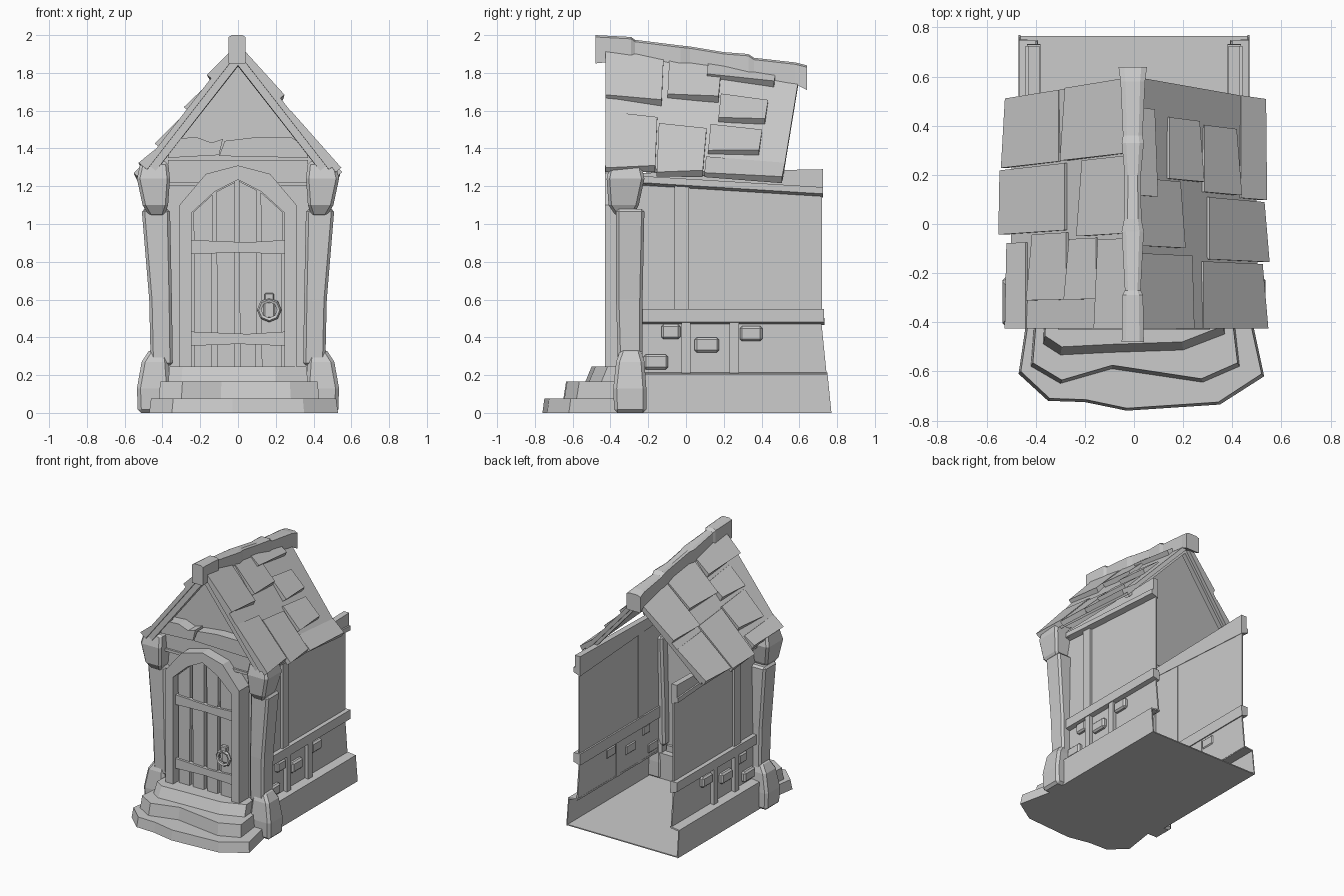
import bpy, bmesh, math, random
from mathutils import Vector

random.seed(4)
cube = bpy.data.objects.get("Cube")
if cube:
    bpy.data.objects.remove(cube, do_unlink=True)

stone = bpy.data.materials.new("plain grey")
stone.use_nodes = True
GREY = (0.6, 0.6, 0.6, 1)
stone.diffuse_color = GREY
stone.node_tree.nodes["Principled BSDF"].inputs["Base Color"].default_value = GREY


def make(name, verts, faces, bevel=0):
    me = bpy.data.meshes.new(name)
    me.from_pydata([tuple(v) for v in verts], [], faces)
    bm = bmesh.new()
    bm.from_mesh(me)
    bmesh.ops.recalc_face_normals(bm, faces=bm.faces)
    bm.to_mesh(me)
    bm.free()
    me.materials.append(stone)
    ob = bpy.data.objects.new(name, me)
    bpy.context.collection.objects.link(ob)
    if bevel:
        mod = ob.modifiers.new("chipped edges", "BEVEL")
        mod.width, mod.segments = bevel, 1
    return ob


def loft(name, rings, bevel=0):
    """Join equal rings of points and cap both ends."""
    n = len(rings[0])
    verts = [p for r in rings for p in r]
    faces = [tuple(range(n)), tuple(range(len(verts) - n, len(verts)))]
    for k in range(len(rings) - 1):
        for i in range(n):
            j = (i + 1) % n
            faces.append((k * n + i, k * n + j, k * n + n + j, k * n + n + i))
    return make(name, verts, faces, bevel)


def rect(x0, x1, y0, y1, z):
    return [(x0, y0, z), (x1, y0, z), (x1, y1, z), (x0, y1, z)]


def box(name, x0, x1, y0, y1, z0, z1, bevel=0):
    return loft(name, [rect(x0, x1, y0, y1, z0), rect(x0, x1, y0, y1, z1)], bevel)


def front_plate(name, outline, y0, y1):
    return loft(name, [[(x, y, z) for x, z in outline] for y in (y0, y1)])


def side_strip(name, s, outline, y0, y1):
    """Run an x-z section along y, leaning the back end inward with height."""
    lean = lambda z: y1 - 0.05 * min(z / 0.5, 1)
    return loft(name, [[(s * x, y0, z) for x, z in outline],
                       [(s * x, lean(z), z) for x, z in outline]])


def section(x0, x1, z0, z1, slope=0):
    return [(x0, z0 - slope), (x1, z0), (x1, z1), (x0, z1)]


# Floor, inner sill and steps
box("floor", -0.465, 0.465, -0.36, 0.765, 0, 0.008)
box("inner_sill", -0.45, 0.45, -0.3, -0.22, 0, 0.2)
steps = [
    (0, .075, .01, [(-.47, -.61), (-.35, -.72), (-.2, -.725), (-.03, -.76), (.35, -.735), (.53, -.62), (.47, -.34), (-.43, -.34)]),
    (.07, .165, .015, [(-.42, -.58), (-.3, -.65), (-.09, -.59), (.28, -.645), (.43, -.58), (.4, -.32), (-.4, -.32)]),
    (.16, .245, .035, [(-.37, -.49), (-.3, -.535), (-.1, -.525), (.2, -.515), (.37, -.45), (.36, -.27), (-.36, -.27)]),
]
for i, (z0, z1, lean, plan) in enumerate(steps):
    loft(f"step_{i + 1}", [[(x, y, z0) for x, y in plan],
                           [(x * .98, y + lean * (y < -.4), z1) for x, y in plan]])

# Front wall with gable
front_plate("front_wall", [(-.4, 0), (.4, 0), (.4, 1.38), (0, 1.87), (-.4, 1.38)], -.31, -.29)
box("head_beam", -.37, .37, -.345, -.3, 1.215, 1.34)
box("inner_head_beam", -.385, .385, -.3, -.24, 1.22, 1.33)
box("head_trim", -.37, .37, -.36, -.3, 1.2, 1.22)
front_plate("lintel_left", [(-.37, 1.35), (-.1, 1.365), (-.08, 1.45), (-.14, 1.43), (-.22, 1.46), (-.36, 1.45)], -.4, -.3)
front_plate("lintel_right", [(-.1, 1.36), (.37, 1.35), (.36, 1.41), (.28, 1.46), (.1, 1.46), (-.07, 1.44)], -.39, -.3)

# Door frame, planks and crossbars
outer = [(.31, .24), (.31, 1.1), (.17, 1.265), (0, 1.31)]
inner = [(.245, .24), (.245, 1.06), (.125, 1.17), (0, 1.235)]
flip = lambda pts: [(-x, z) for x, z in reversed(pts[:-1])]
front_plate("door_frame", outer + flip(outer) + list(reversed(flip(inner))) + list(reversed(inner)), -.43, -.3)


def arch_z(x):
    x = abs(x)
    return 1.235 - x * .52 if x < .125 else 1.17 - (x - .125) * .917


front_plate("door_back", inner + flip(inner), -.355, -.305)
gaps = [-.245, -.125, -.005, .11, .245]
for i in range(4):
    a, b = gaps[i] + .01, gaps[i + 1] - .01
    top = [(x, arch_z(x) - .005) for x in (b, (a + b) / 2, a)]
    front_plate(f"door_plank_{i + 1}", [(a + .006, .245), (b - .004, .245)] + top, -.385, -.35)
for i, (z0, z1) in enumerate([(.355, .43), (.84, .915)]):
    front_plate(f"door_crossbar_{i + 1}", [(-.245, z0), (0, z0 + .01), (.245, z0), (.245, z1), (.05, z1 - .012), (-.245, z1)], -.402, -.37)

# Ring handle
box("handle_mount", .14, .19, -.415, -.38, .59, .635, .006)
bpy.ops.mesh.primitive_torus_add(major_segments=8, minor_segments=5, major_radius=.052, minor_radius=.013,
                                 location=(.165, -.41, .545), rotation=(math.pi / 2, 0, 0))
ring = bpy.context.object
ring.name = "handle_ring"
ring.data.materials.append(stone)
box("handle_plate", .135, .195, -.396, -.38, .5, .59, .01)

for s in (-1, 1):
    side = "left" if s > 0 else "right"

    def post(name, levels, bevel):
        loft(f"{name}_{side}", [rect(s * a, s * b, y0, y1, z) for z, a, b, y0, y1 in levels], bevel)

    # Corner posts: foot, shaft and head
    post("post_foot", [(0, .36, .53, -.38, -.21), (.13, .36, .535, -.385, -.21), (.27, .37, .51, -.37, -.22), (.34, .38, .465, -.345, -.24)], .018)
    post("post_shaft", [(.25, .345, .462, -.36, -.23), (.6, .35, .47, -.37, -.23), (1.08, .36, .51, -.37, -.22)], .015)
    post("post_head", [(1.04, .39, .47, -.37, -.28), (1.1, .37, .505, -.41, -.25), (1.24, .36, .535, -.42, -.22), (1.33, .37, .515, -.4, -.24)], .015)

    # Side wall shells, open at the back
    side_strip(f"plinth_{side}", s, [(.47, 0), (.468, .205), (.39, .215), (.39, .205), (.46, .195), (.462, 0)], -.3, .77)
    side_strip(f"lower_wall_{side}", s, section(.392, .402, .2, .5), -.3, .765)
    side_strip(f"upper_wall_{side}", s, section(.392, .402, .5, 1.24), -.3, .77)
    side_strip(f"middle_beam_{side}", s, section(.38, .435, .48, .55, .015), -.27, .78)
    loft(f"top_beam_{side}", [[(s * x, y, z) for x, z in section(.385, .43, z0, z1)]
                              for y, z0, z1 in ((-.25, 1.215, 1.27), (.725, 1.16, 1.29))])
    loft(f"top_rail_{side}", [[(s * x, y, z) for x, z in section(.385, .442, z0, z0 + .035, .02)]
                              for y, z0 in ((-.25, 1.22), (.725, 1.16))])

    # Timber studs and loose stones
    box(f"upper_stud_{side}", s * .39, s * .42, -.06, .015, .54, 1.21)
    for i, y in enumerate((0, .255)):
        box(f"lower_stud_{i + 1}_{side}", s * .39, s * .43, y - .025, y + .025, .2, .48)
    for i, (y, z, w) in enumerate([(-.16, .27, .065), (-.08, .43, .05), (.11, .36, .065), (.345, .42, .06)]):
        box(f"wall_stone_{i + 1}_{side}", s * .385, s * .43, y - w, y + w, z - .04, z + .04, .012)

    # Roof slope, with u from front to back, v from ridge to eave
    def roof(u, v, h=0):
        back = .6 - .09 * v
        y = -.425 + u * (back + .425)
        z = (1.955 - .165 * u) * (1 - v) + (1.30 - .06 * u) * v
        return Vector((s * .51 * v, y, z)) + h * Vector((s * .78, 0, .62))

    def slab(name, u0, u1, v0, v1, top, low, base, skew=0):
        loft(f"{name}_{side}", [
            [roof(u0, v0, base), roof(u1, v0, base), roof(u1, v0, top), roof(u0, v0, top)],
            [roof(u0, v1, base), roof(u1, v1 + skew, base), roof(u1, v1 + skew - .02, low), roof(u0, v1, low)]])

    slab("roof_slope", 0, 1, 0, .99, 0, 0, -.03)
    slab("gable_board", .012, .05, .02, .96, -.028, -.028, -.07)
    slab("back_rafter", .93, .97, .02, .96, -.028, -.028, -.05)
    if s > 0:
        tiles = [(0, .3, .04, .44), (.33, .6, .04, .37), (.53, .88, 0, .15), (.61, .86, .28, .52),
                 (.57, .85, .56, .82), (0, .28, .55, 1.03), (.29, .55, .6, 1.04), (.56, 1, .85, 1.02)]
    else:
        tiles = [(.7, 1, .04, .55), (.38, .69, .05, .42), (0, .36, .04, .28), (.12, .37, .3, .52),
                 (.12, .4, .54, .82), (.7, 1, .6, 1.02), (.41, .69, .55, 1.04), (0, .37, .86, .99)]
    for i, (u0, u1, v0, v1) in enumerate(tiles):
        slab(f"roof_tile_{i + 1}", u0, u1, v0, v1, .003, .028, -.01, random.uniform(-.03, .015))

# Worn ridge beam
ridge = [(-.48, .045, 1.85, 2.0), (-.29, .042, 1.87, 1.99), (-.27, .032, 1.87, 1.975), (-.03, .045, 1.84, 1.945),
         (.02, .035, 1.83, 1.94), (.2, .033, 1.8, 1.91), (.33, .045, 1.79, 1.9), (.36, .04, 1.78, 1.88), (.58, .05, 1.74, 1.855), (.65, .058, 1.71, 1.84)]
loft("ridge_beam", [[(-.005 + x, y - .01 * (y > .6), z) for x, z in
                     ((-w, z0), (w, z0), (w, z1 - .01), (w * .6, z1), (-w * .6, z1), (-w, z1 - .01))]
                    for y, w, z0, z1 in ridge])
